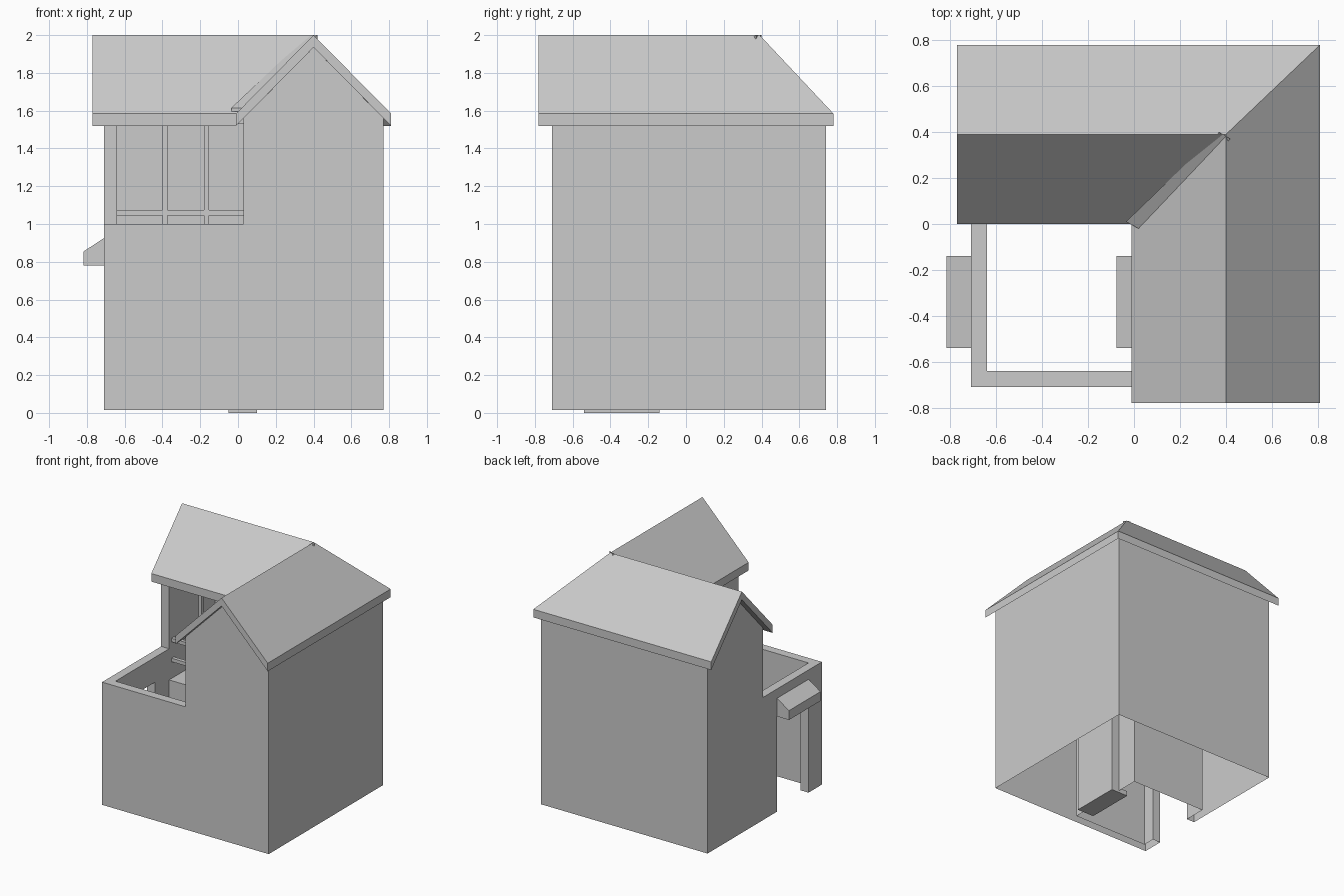
import bpy, bmesh

if "Cube" in bpy.data.objects:
    bpy.data.objects.remove(bpy.data.objects["Cube"])


def make(name, verts, faces):
    me = bpy.data.meshes.new(name)
    bm = bmesh.new()
    vs = [bm.verts.new(v) for v in verts]
    for f in faces:
        bm.faces.new([vs[i] for i in f])
    bmesh.ops.recalc_face_normals(bm, faces=bm.faces)
    bm.to_mesh(me)
    bm.free()
    ob = bpy.data.objects.new(name, me)
    bpy.context.collection.objects.link(ob)
    return ob


def prism(name, pts, axis, lo, hi):
    """Extrude a 2D outline along an axis (1 = y, 2 = z)."""
    n = len(pts)
    put = (lambda p, h: (p[0], h, p[1])) if axis == 1 else (lambda p, h: (p[0], p[1], h))
    verts = [put(p, lo) for p in pts] + [put(p, hi) for p in pts]
    faces = [list(range(n)), list(range(n, 2 * n))]
    faces += [[i, (i + 1) % n, n + (i + 1) % n, n + i] for i in range(n)]
    return make(name, verts, faces)


def box(name, x0, x1, y0, y1, z0, z1):
    return prism(name, [(x0, y0), (x1, y0), (x1, y1), (x0, y1)], 2, z0, z1)


def l_gable(name, xl, xi, xr, yf, yi, yb, eave, ridge, under):
    """L-plan gabled solid; under() gives the height of the lower skin."""
    xm, ym = 0.40, 0.39
    top = [(xl, yi, eave), (xi, yi, eave), (xi, yf, eave), (xm, yf, ridge),
           (xr, yf, eave), (xr, yb, eave), (xl, yb, eave), (xl, ym, ridge),
           (xm, ym, ridge)]
    low = [(x, y, under(z)) for x, y, z in top]
    skin = [[0, 1, 8, 7], [1, 2, 3, 8], [3, 4, 5, 8], [8, 5, 6, 7]]
    faces = skin + [[i + 9 for i in f] for f in skin]
    faces += [[i, (i + 1) % 8, (i + 1) % 8 + 9, i + 9] for i in range(8)]
    return make(name, top + low, faces)


# Roof slab with overhang, valley and hip
l_gable("roof", -0.77, -0.01, 0.81, -0.78, 0.0, 0.78, 1.585, 2.0, lambda z: z - 0.065)

# Thin flashing strip along the valley
strip = [(-0.035, 0.01, 1.615), (0.02, -0.02, 1.615), (0.42, 0.37, 2.0), (0.37, 0.40, 2.0)]
make("valley_flashing", strip + [(x, y, z - 0.02) for x, y, z in strip],
     [[0, 1, 2, 3], [4, 5, 6, 7]] + [[i, (i + 1) % 4, (i + 1) % 4 + 4, i + 4] for i in range(4)])

# House walls joined with the courtyard wall, then openings cut out
walls = l_gable("house_walls", -0.71, 0.03, 0.77, -0.71, 0.04, 0.74, 1.56, 1.935, lambda z: 0.015)
yard = prism("courtyard_wall", [(-0.71, 0.1), (-0.71, -0.71), (0.1, -0.71),
                                (0.1, -0.64), (-0.64, -0.64), (-0.64, 0.1)], 2, 0.015, 1.0)
tools = [(yard, 'UNION'),
         (box("gate_cutter", -0.8, -0.55, -0.54, -0.14, -0.1, 0.80), 'DIFFERENCE'),
         (box("door_cutter", -0.1, 0.10, -0.54, -0.14, -0.1, 0.78), 'DIFFERENCE'),
         (box("balcony_cutter", -0.64, 0.03, -0.05, 0.62, 0.75, 1.53), 'DIFFERENCE')]
for ob, op in tools:
    ob.hide_render = True
    m = walls.modifiers.new(op, 'BOOLEAN')
    m.operation, m.solver, m.object = op, 'EXACT', ob
ev = walls.evaluated_get(bpy.context.evaluated_depsgraph_get())
mesh = bpy.data.meshes.new_from_object(ev)
walls.modifiers.clear()
walls.data = mesh
for ob, op in tools:
    bpy.data.objects.remove(ob)

# The shell is open underneath
bm = bmesh.new()
bm.from_mesh(mesh)
base = [f for f in bm.faces if all(v.co.z < 0.02 for v in f.verts)]
bmesh.ops.delete(bm, geom=base, context='FACES')
bm.to_mesh(mesh)
bm.free()

# Balcony posts and rails
for i, x in enumerate((-0.40, -0.18)):
    box(f"balcony_post_{i}", x, x + 0.027, 0.07, 0.10, 0.75, 1.53)
for i, z in enumerate((0.885, 1.045)):
    box(f"balcony_rail_{i}", -0.64, 0.03, 0.07, 0.10, z, z + 0.028)

# Sloped canopies over the gate and the house door
for name, x in (("gate_canopy", -0.71), ("door_canopy", 0.03)):
    prism(name, [(x, 0.78), (x, 0.925), (x - 0.107, 0.855), (x - 0.107, 0.78)], 1, -0.54, -0.14)

# Door step
box("door_step", -0.05, 0.10, -0.54, -0.14, 0.0, 0.04)
